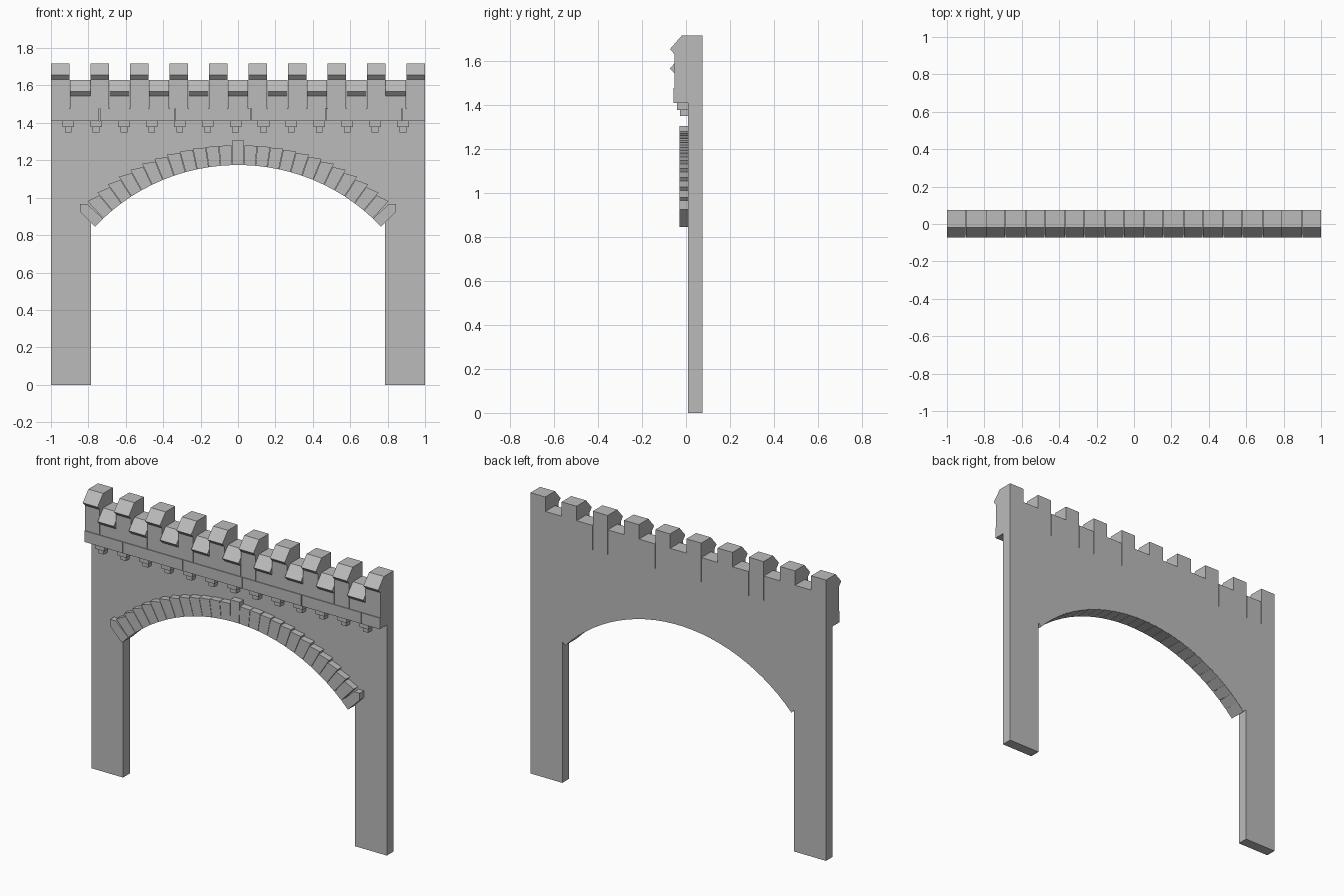
import bpy, bmesh, math

if "Cube" in bpy.data.objects:
    bpy.data.objects.remove(bpy.data.objects["Cube"])

stone = bpy.data.materials.new("grey stone")
stone.diffuse_color = (0.5, 0.5, 0.5, 1)
stone.use_nodes = True
stone.node_tree.nodes["Principled BSDF"].inputs["Base Color"].default_value = stone.diffuse_color


def prism(name, pts, axis, lo, hi):
    """Extrude a 2D profile along y (profile x,z) or along x (profile y,z)."""
    bm = bmesh.new()
    put = (lambda p: (p[0], lo, p[1])) if axis == "y" else (lambda p: (lo, p[0], p[1]))
    face = bm.faces.new([bm.verts.new(put(p)) for p in pts])
    out = bmesh.ops.extrude_face_region(bm, geom=[face])
    move = (0, hi - lo, 0) if axis == "y" else (hi - lo, 0, 0)
    bmesh.ops.translate(bm, vec=move,
                        verts=[v for v in out["geom"] if isinstance(v, bmesh.types.BMVert)])
    bmesh.ops.recalc_face_normals(bm, faces=bm.faces)
    me = bpy.data.meshes.new(name)
    bm.to_mesh(me)
    bm.free()
    me.materials.append(stone)
    ob = bpy.data.objects.new(name, me)
    bpy.context.collection.objects.link(ob)
    return ob


def box(name, x0, x1, y0, y1, z0, z1):
    return prism(name, [(x0, z0), (x1, z0), (x1, z1), (x0, z1)], "y", y0, y1)


# Arch circle
R, CZ, END = 1.052, 0.123, math.radians(46.7)
BACK = 0.075


def polar(r, a):
    return (r * math.sin(a), CZ + r * math.cos(a))


# Wall with arched opening
arc = [polar(R + 0.002, END * (1 - i / 26)) for i in range(53)]
wall = [(-1, 0), (-1, 1.48), (1, 1.48), (1, 0), (0.785, 0), (0.785, 0.866)]
wall += arc + [(-0.785, 0.866), (-0.785, 0)]
prism("wall", wall, "y", 0.01, BACK)

# Arch stones, with stepped outer edges, mirrored on both sides of the keystone
KEY, N, GAP = 0.028, 13, 0.001
step = (END - KEY) / N
for i in range(N):
    a0, a1 = KEY + i * step + GAP, KEY + (i + 1) * step - GAP
    pts = [polar(R, a0), polar(R, a1)]
    if i == N - 1:      # springer stone is cut square
        pts += [(0.845, 0.925), (0.845, 0.967), (0.808, 0.967)]
    else:
        pts += [polar(1.158 + 0.018 * min(1, i / 6), a1), polar(1.158, a0)]
    for s in (-1, 1):
        prism("arch_stone", [(s * x, z) for x, z in pts], "y", -0.03, BACK - 0.0005)
prism("keystone", [polar(R, -KEY + GAP), polar(R, KEY - GAP), (0.031, 1.306), (-0.031, 1.306)],
      "y", -0.03, BACK - 0.0005)

# Two-step corbels
for i in range(13):
    x = -0.908 + i * 1.79 / 12
    box("corbel_upper", x - 0.031, x + 0.031, -0.04, 0.01, 1.378, 1.41)
    box("corbel_lower", x - 0.018, x + 0.018, -0.027, 0.01, 1.35, 1.378)

# String course blocks
joints = [-1, -0.74, -0.335, 0.07, 0.47, 0.875, 1]
for a, b in zip(joints, joints[1:]):
    box("string_course", a + (0.002 if a > -1 else 0), b - (0.002 if b < 1 else 0),
        -0.057, 0.01, 1.41, 1.478)


# Alternating high and low merlons with beaked front
def merlon(name, x, w, top):
    prof = [(BACK, 1.478), (BACK, top), (-0.018, top), (-0.073, top - 0.063),
            (-0.052, top - 0.086), (-0.052, 1.478)]
    prism(name, prof, "x", x - w / 2, x + w / 2)


for i in range(10):
    x = -0.95 + i * 1.9 / 9
    merlon("high_merlon", x, 0.10, 1.718)
    if i < 9:
        merlon("low_merlon", x + 0.95 / 9, 0.109, 1.63)
